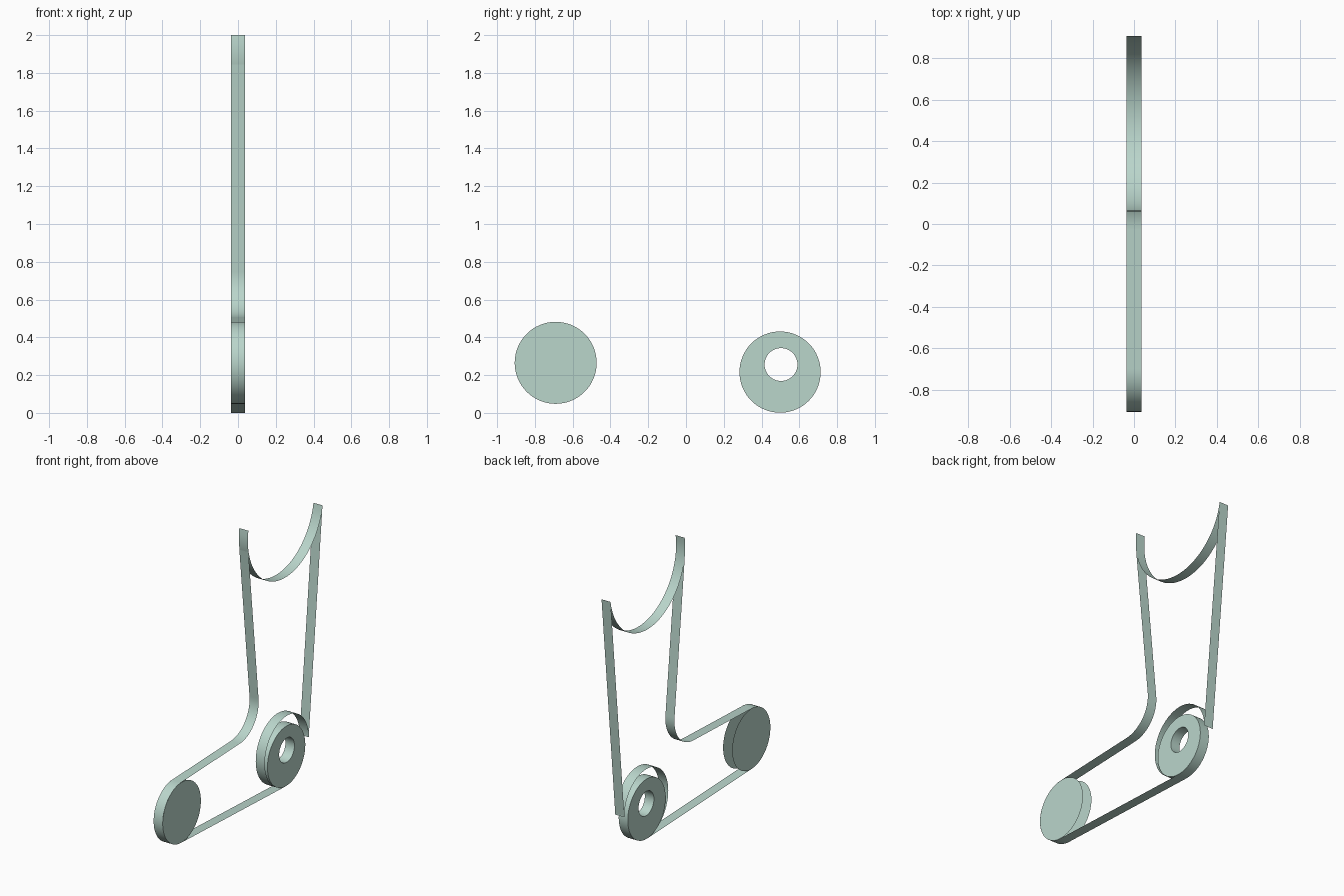
import bpy, bmesh, math

if "Cube" in bpy.data.objects:
    bpy.data.objects.remove(bpy.data.objects["Cube"])

HALF = 0.036   # half the width of the whole bracket
SEG = 64       # sides of a full circle

sage = bpy.data.materials.new("pale_sage")
sage.use_nodes = True
sage.diffuse_color = (0.49, 0.67, 0.60, 1)
sage.node_tree.nodes["Principled BSDF"].inputs["Base Color"].default_value = sage.diffuse_color


def arc(cy, cz, r, start, end):
    """Points (y, z) on an arc, angles in degrees."""
    n = max(2, round(abs(end - start) / 360 * SEG))
    angles = [math.radians(start + (end - start) * i / n) for i in range(n + 1)]
    return [(cy + r * math.cos(a), cz + r * math.sin(a)) for a in angles]


def finish(bm, name):
    mesh = bpy.data.meshes.new(name)
    bm.to_mesh(mesh)
    bm.free()
    mesh.materials.append(sage)
    obj = bpy.data.objects.new(name, mesh)
    bpy.context.collection.objects.link(obj)
    bpy.ops.object.select_all(action='DESELECT')
    obj.select_set(True)
    bpy.context.view_layer.objects.active = obj
    bpy.ops.object.shade_smooth_by_angle(angle=math.radians(30))


def row(bm, points, x):
    return [bm.verts.new((x, y, z)) for y, z in points]


def skin(bm, a, b):
    """Quads between two rows of vertices."""
    for i in range(len(a) - 1):
        bm.faces.new((a[i], b[i], b[i + 1], a[i + 1]))


def strip(name, points):
    bm = bmesh.new()
    skin(bm, row(bm, points, -HALF), row(bm, points, HALF))
    finish(bm, name)


# Outer edge: along the sole, round the toe, up the bend to the saddle
strip("outer_edge",
      [(0.49, 0.0)]
      + arc(-0.69, 0.265, 0.217, 267.6, 92.3)
      + arc(-0.037, 0.726, 0.22, -87.7, 5.8)
      + [(0.067, 1.845)])

# Half-round saddle between the two upper tips
tilt = math.degrees(math.atan2(1.86 - 2.0, 0.91 - 0.065))
strip("saddle", arc(0.4875, 1.93, 0.427, 180 + tilt, 360 + tilt))

# Straight rear edge and the socket that curls round the ring
strip("rear_edge", [(0.908, 1.86), (0.752, 0.255)])
strip("socket", arc(0.503, 0.253, 0.25, 0, 270))

# Toe discs, one on each side
for side, x in (("left", HALF), ("right", -HALF)):
    bm = bmesh.new()
    loop = row(bm, arc(-0.69, 0.265, 0.217, 0, 360)[:-1], x)
    bm.faces.new(loop if x > 0 else loop[::-1])
    finish(bm, "toe_disc_" + side)

# Heel ring with an off-centre bore
bm = bmesh.new()
outer = arc(0.498, 0.216, 0.215, 0, 360)
bore = arc(0.503, 0.256, 0.087, 0, 360)
rows = [row(bm, p, x) for p, x in
        ((outer, -HALF), (outer, HALF), (bore, HALF), (bore, -HALF))]
for i in range(4):
    skin(bm, rows[i], rows[(i + 1) % 4])
bmesh.ops.remove_doubles(bm, verts=bm.verts, dist=0.0001)
bmesh.ops.recalc_face_normals(bm, faces=bm.faces)
finish(bm, "heel_ring")
